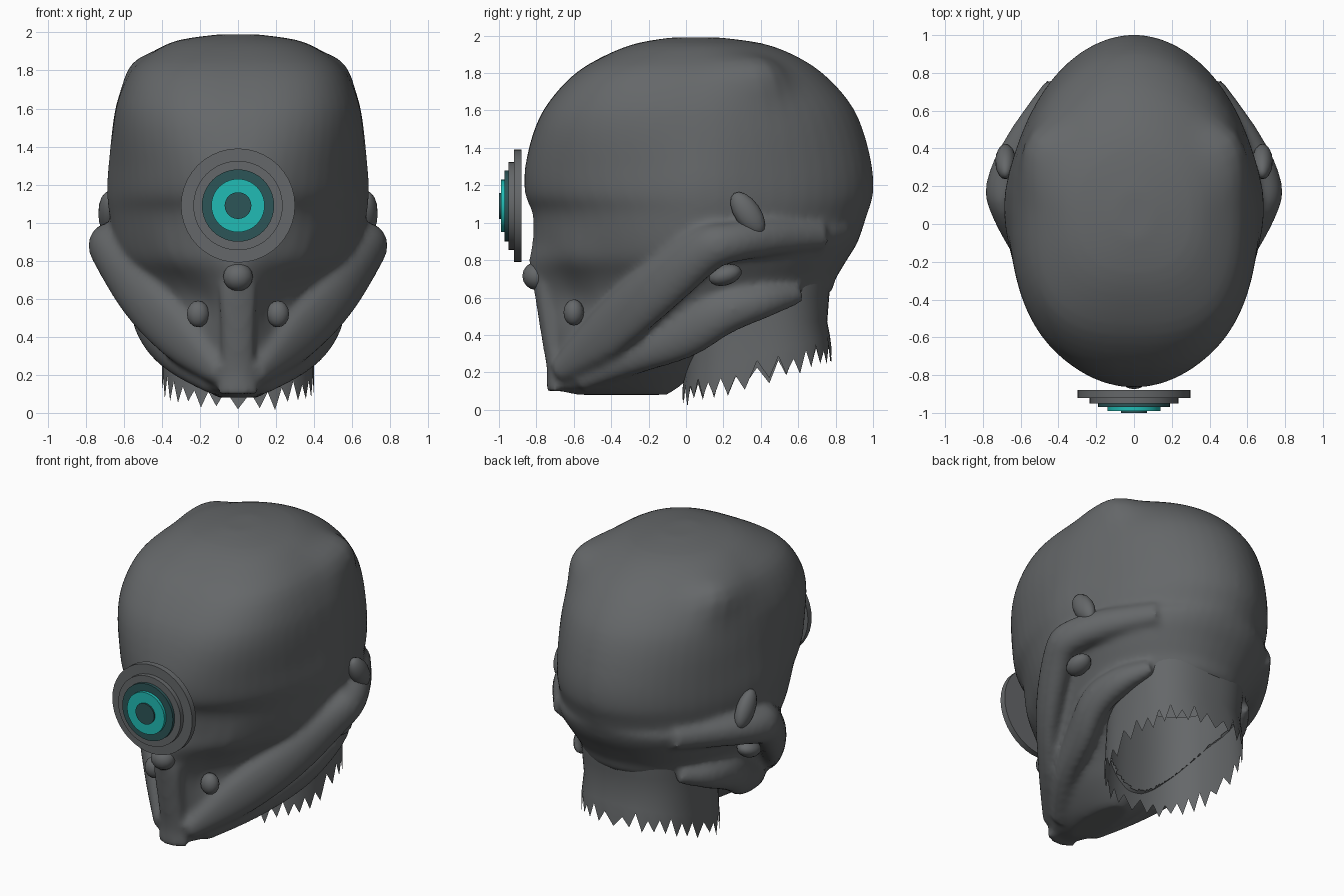
import bpy, bmesh, random
from math import sin, cos, pi, exp
from mathutils import Vector

random.seed(4)
cube = bpy.data.objects.get("Cube")
if cube:
    bpy.data.objects.remove(cube)


def material(name, color):
    m = bpy.data.materials.new(name)
    m.use_nodes = True
    m.diffuse_color = (*color, 1)
    m.node_tree.nodes["Principled BSDF"].inputs["Base Color"].default_value = (*color, 1)
    return m


GREY = material("slate_grey", (0.13, 0.137, 0.142))
DARK = material("dark_teal", (0.025, 0.09, 0.095))
TEAL = material("bright_teal", (0.015, 0.5, 0.46))


def smooth(obj, angle):
    bpy.ops.object.select_all(action='DESELECT')
    obj.select_set(True)
    bpy.context.view_layer.objects.active = obj
    bpy.ops.object.shade_smooth_by_angle(angle=angle)


def spline(keys, steps):
    """Smooth curve through tuples of any length."""
    out = []
    for i in range(len(keys) - 1):
        a, b, c, d = (keys[max(0, min(len(keys) - 1, i + k))] for k in (-1, 0, 1, 2))
        for s in range(steps):
            t = s / steps
            out.append([q + t / 2 * (r - p + t * (2*p - 5*q + 4*r - u + t * (3*(q - r) + u - p)))
                        for p, q, r, u in zip(a, b, c, d)])
    return out + [list(keys[-1])]


def power(value, exponent):
    """Signed power, for rounded box outlines."""
    return abs(value) ** exponent * (1 if value > 0 else -1)


def loft(name, rings, caps=True, bumps=()):
    """Skin closed rings of points, then push the skin in or out at soft bumps."""
    bm = bmesh.new()
    loops = [[bm.verts.new(p) for p in ring] for ring in rings]
    for a, b in zip(loops, loops[1:]):
        for i in range(len(a)):
            j = (i + 1) % len(a)
            bm.faces.new((a[i], a[j], b[j], b[i]))
    if caps:
        bm.faces.new(loops[0])
        bm.faces.new(loops[-1])
    bmesh.ops.recalc_face_normals(bm, faces=bm.faces)
    bm.normal_update()
    for x, y, z, radius, amount in bumps:
        for v in bm.verts:
            d = Vector((abs(v.co.x) - x, v.co.y - y, v.co.z - z)).length / radius
            v.co += v.normal * amount * exp(-d * d)
    mesh = bpy.data.meshes.new(name)
    bm.to_mesh(mesh)
    bm.free()
    obj = bpy.data.objects.new(name, mesh)
    bpy.context.collection.objects.link(obj)
    mesh.materials.append(GREY)
    smooth(obj, .9)
    return obj


def sweep(name, keys, side=None, mirror_x=1):
    """Tapered oval strip along points (x, y, z, half thickness, half height)."""
    path = spline(keys, 4)
    rings = []
    for i, p in enumerate(path):
        tangent = Vector(path[min(i + 1, len(path) - 1)][:3]) - Vector(path[max(i - 1, 0)][:3])
        tangent.normalize()
        out = side or tangent.cross(Vector((0, 0, 1))).normalized()
        up = out.cross(tangent)
        ring = [Vector(p[:3]) + out * p[3] * cos(k * pi / 8) + up * p[4] * sin(k * pi / 8)
                for k in range(16)]
        rings.append([(v.x * mirror_x, v.y, v.z) for v in ring])
    return loft(name, rings)


def blob(name, loc, size, tilt=0):
    bpy.ops.mesh.primitive_uv_sphere_add(segments=14, ring_count=8, location=loc,
                                         rotation=(tilt, 0, 0))
    obj = bpy.context.object
    obj.name = name
    obj.scale = size
    obj.data.materials.append(GREY)
    smooth(obj, 1.2)


# Head: height, front, back, half width, front roundness
head_keys = [
    (.08, -.58, -.1, .1, 2), (.12, -.735, -.04, .17, 1.8), (.2, -.74, .05, .27, 1.4),
    (.3, -.74, .15, .36, 1.3), (.45, -.77, .4, .44, 1.25), (.6, -.81, .74, .51, 1.25),
    (.7, -.83, .8, .56, 1.3), (.8, -.84, .86, .62, 1.45), (.9, -.82, .92, .65, 1.6),
    (1.05, -.82, .97, .66, 1.8), (1.15, -.86, 1, .665, 1.95), (1.3, -.86, .995, .66, 2.1),
    (1.5, -.81, .945, .655, 2.4), (1.65, -.73, .87, .63, 2.6), (1.8, -.59, .73, .56, 2.8),
    (1.9, -.42, .57, .44, 2.7), (1.96, -.26, .4, .31, 2.4), (1.99, -.08, .18, .1, 2)]


def head_ring(z, front, back, width, roundness):
    mid, ring = (front + back) / 2, []
    for k in range(56):
        s, c = sin(k * pi / 28), cos(k * pi / 28)
        e = 2 / (roundness if c > 0 else 2.2 if z < 1 else 1.95)
        ring.append((width * power(s, e), mid - power(c, e) * (back - front) / 2, z))
    return ring


# Temple corners, ear swelling, eye sockets, brows
head_bumps = [(.5, .42, 1.79, .13, .065), (.52, .26, 1.79, .14, .03), (.66, .1, 1.2, .24, .025),
              (.22, -.62, .56, .12, -.03), (.34, -.6, .84, .13, .02)]
head = loft("head", [head_ring(*k) for k in spline(head_keys, 3)], bumps=head_bumps)

# Nose ridge down to the blunt beak, cheek and jaw strips on both sides
parts = [head, sweep("nose_ridge", [
    (0, -.75, .8, .05, .05), (0, -.76, .65, .1, .05), (0, -.725, .4, .09, .05),
    (0, -.7, .22, .09, .045), (0, -.695, .1, .11, .05)], side=Vector((1, 0, 0)))]
cheek = [(.1, -.69, .2, .04, .06), (.32, -.43, .41, .07, .14), (.52, -.18, .63, .09, .15),
         (.66, .08, .84, .1, .13), (.68, .22, .89, .1, .11), (.58, .45, .92, .09, .1),
         (.42, .74, .93, .05, .07)]
jaw = [(.12, -.56, .15, .06, .06), (.29, -.3, .28, .08, .1), (.4, -.02, .41, .09, .14),
       (.47, .2, .52, .09, .12), (.45, .42, .58, .08, .09), (.37, .61, .62, .04, .05)]
for label, s in (("left", 1), ("right", -1)):
    parts.append(sweep(label + "_cheek_strip", cheek, mirror_x=s))
    parts.append(sweep(label + "_jaw_strip", jaw, mirror_x=s))
    blob(label + "_small_eye", (.21 * s, -.6, .52), (.06, .055, .07))
    blob(label + "_ear", (.68 * s, .33, 1.05), (.055, .07, .13), .6)
    blob(label + "_ear_lobe", (.62 * s, .21, .72), (.07, .09, .055), .3)

blob("brow_bead", (0, -.8, .715), (.08, .075, .075))

# Melt the strips and nose into the head
bpy.ops.object.select_all(action='DESELECT')
for part in parts:
    part.select_set(True)
bpy.context.view_layer.objects.active = head
bpy.ops.object.join()
remesh = head.modifiers.new("merge", 'REMESH')
remesh.mode = 'VOXEL'
remesh.voxel_size = .02
soften = head.modifiers.new("soften", 'SMOOTH')
soften.factor, soften.iterations = .5, 8
for mod in ("merge", "soften"):
    bpy.ops.object.modifier_apply(modifier=mod)

# Open the underside of the head inside the neck
bm = bmesh.new()
bm.from_mesh(head.data)
inside = []
for f in bm.faces:
    c = f.calc_center_median()
    if c.z < .72 and (abs(c.x) / .385) ** 2.5 + (abs(c.y - .38) / .375) ** 2.5 < 1:
        inside.append(f)
bmesh.ops.delete(bm, geom=inside, context='FACES')
bm.to_mesh(head.data)
bm.free()
smooth(head, 1)

# Open neck with a torn, toothed lower edge
TEETH = 30


def neck_ring(width, depth, height):
    ring = []
    for k in range(TEETH * 2):
        a = k * pi / TEETH
        y = .38 - depth * power(cos(a), .8)
        ring.append((width * power(sin(a), .8), y, height(k, y)))
    return ring


def torn_edge(k, y):
    return .03 + .28 * max(y, 0) + (random.uniform(.07, .13) if k % 2 else random.uniform(-.02, .02))


loft("neck", [neck_ring(.41, .4, lambda k, y: .75),
              neck_ring(.4, .385, lambda k, y: .6),
              neck_ring(.39, .375, lambda k, y: .47),
              neck_ring(.4, .39, lambda k, y: .18 + .28 * max(y, 0)),
              neck_ring(.4, .4, torn_edge)], caps=False)

# Stacked round lens in front of the forehead: radius, back, front
lens = [("lens_plate", .3, -.88, -.92, GREY), ("lens_step", .235, -.91, -.95, GREY),
        ("lens_rim", .19, -.94, -.97, DARK), ("lens_iris", .14, -.96, -.99, TEAL),
        ("lens_pupil", .07, -.98, -1, DARK)]
for name, radius, back, front, mat in lens:
    bpy.ops.mesh.primitive_cylinder_add(vertices=40, radius=radius, depth=back - front,
                                        location=(0, (back + front) / 2, 1.09),
                                        rotation=(pi / 2, 0, 0))
    disc = bpy.context.object
    disc.name = name
    disc.data.materials.append(mat)
    smooth(disc, .6)
